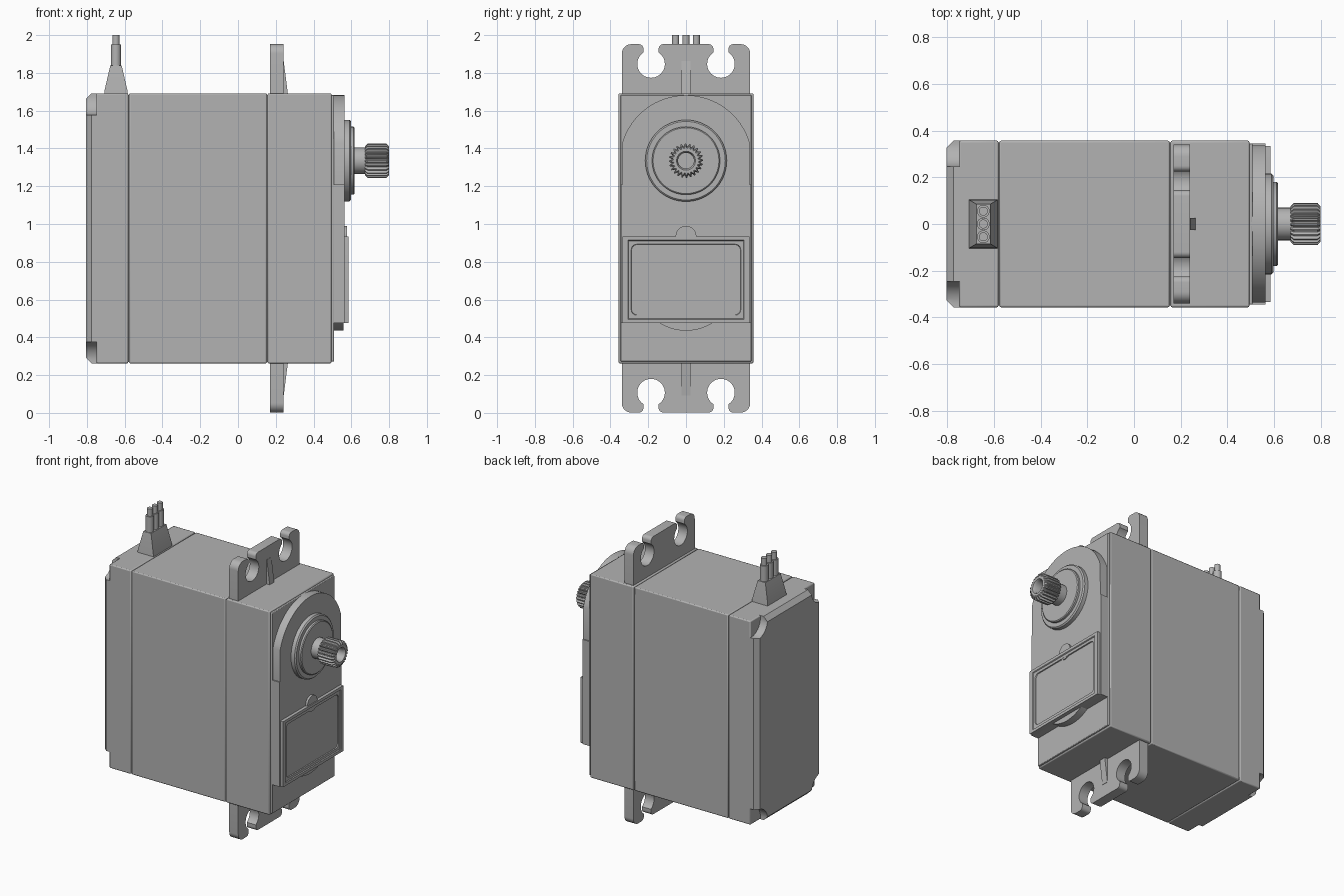
import bpy, bmesh, math
from math import sin, cos, pi, radians

if "Cube" in bpy.data.objects:
    bpy.data.objects.remove(bpy.data.objects["Cube"])

grey = bpy.data.materials.new("mid grey")
grey.use_nodes = True
GREY = (0.45, 0.45, 0.45, 1)
grey.diffuse_color = GREY
grey.node_tree.nodes["Principled BSDF"].inputs["Base Color"].default_value = GREY

HALF_Y, MID_Z, HALF_Z = 0.357, 0.977, 0.715
SHAFT_Z = 1.335


def loft(name, rings, bevel=0):
    """Skin a list of equal-length point rings and cap both ends."""
    bm = bmesh.new()
    loops = [[bm.verts.new(p) for p in ring] for ring in rings]
    n = len(loops[0])
    for a, b in zip(loops, loops[1:]):
        for i in range(n):
            j = (i + 1) % n
            bm.faces.new((a[i], a[j], b[j], b[i]))
    bm.faces.new(loops[0][::-1])
    bm.faces.new(loops[-1])
    bmesh.ops.recalc_face_normals(bm, faces=bm.faces)
    mesh = bpy.data.meshes.new(name)
    bm.to_mesh(mesh)
    bm.free()
    mesh.materials.append(grey)
    ob = bpy.data.objects.new(name, mesh)
    bpy.context.collection.objects.link(ob)
    if bevel:
        mod = ob.modifiers.new("edge_bevel", "BEVEL")
        mod.width, mod.segments, mod.limit_method = bevel, 2, "ANGLE"
    bpy.ops.object.select_all(action="DESELECT")
    ob.select_set(True)
    bpy.context.view_layer.objects.active = ob
    bpy.ops.object.shade_smooth_by_angle(angle=radians(30))
    return ob


def at_x(x, pts):
    return [(x, y, z) for y, z in pts]


def at_z(z, pts):
    return [(x, y, z) for x, y in pts]


def arc(cu, cv, r, start, end, n=8):
    angles = [radians(start + (end - start) * i / n) for i in range(n + 1)]
    return [(cu + r * cos(a), cv + r * sin(a)) for a in angles]


def circle(cu, cv, r, n=64):
    return arc(cu, cv, r, 0, 360, n)[:-1]


def round_rect(cu, cv, hu, hv, r):
    pts = []
    for k, (su, sv) in enumerate([(1, 1), (-1, 1), (-1, -1), (1, -1)]):
        pts += arc(cu + su * (hu - r), cv + sv * (hv - r), r, 90 * k, 90 * k + 90, 6)
    return pts


def rect(cu, cv, hu, hv):
    return [(cu + a * hu, cv + b * hv) for a, b in [(1, 1), (-1, 1), (-1, -1), (1, -1)]]


def prism(name, pts, x0, x1, bevel=0):
    return loft(name, [at_x(x0, pts), at_x(x1, pts)], bevel)


# Case sections, separated by fine seams
case = rect(0, MID_Z, HALF_Y, HALF_Z)
for name, x0, x1 in [("rear_case", -0.75, -0.581), ("middle_case", -0.577, 0.153),
                     ("front_case", 0.157, 0.495)]:
    prism(name, case, x0, x1, 0.007)
prism("seam_core", rect(0, MID_Z, HALF_Y - 0.008, HALF_Z - 0.008), -0.7, 0.4)

# Rear cover with scooped screw corners and chamfered edges
scooped = []
for k, (sy, sz) in enumerate([(1, 1), (-1, 1), (-1, -1), (1, -1)]):
    scoop = [(0.345 - 0.1 * cos(t), 0.70 - 0.1 * sin(t))
             for t in [radians(-8 + 106 * i / 10) for i in range(11)]]
    scoop = [(min(y, HALF_Y), min(z, HALF_Z)) for y, z in scoop]
    scoop[0] = (scoop[0][0], HALF_Z)
    scoop[-1] = (HALF_Y, scoop[-1][1])
    if sy * sz > 0:
        scoop.reverse()
    scooped += [(sy * y, sz * z) for y, z in scoop]


def clamped(inset):
    ly, lz = HALF_Y - inset, HALF_Z - inset
    return [(max(-ly, min(ly, y)), MID_Z + max(-lz, min(lz, z))) for y, z in scooped]


loft("rear_cover", [at_x(-0.74, clamped(0)), at_x(-0.775, clamped(0)),
                    at_x(-0.805, clamped(0.03))])

# Mounting ears with open keyhole slots, mirrored top and bottom
half = (arc(0.29, 0.21, 0.05, 0, 90) + arc(0.25, 0.235, 0.025, 90, 180)
        + arc(0.185, 0.155, 0.073, 57, -237, 32) + arc(0.12, 0.235, 0.025, 0, 90))
ear = [(0.34, -0.02)] + half
ear += [(-y, h) for y, h in reversed(ear)]
for name, base, s in [("top", MID_Z + HALF_Z, 1), ("bottom", MID_Z - HALF_Z, -1)]:
    prism(name + "_ear", [(y, base + s * h) for y, h in ear], 0.17, 0.24)
    wedge = [(0.2, -0.01), (0.265, -0.01), (0.242, 0.17), (0.2, 0.17)]
    loft(name + "_ear_rib", [[(x, y, base + s * h) for x, h in wedge]
                             for y in (-0.025, 0.025)])

# Front face plate and arched gear housing
prism("face_plate", rect(0, MID_Z, 0.346, 0.705), 0.48, 0.508, 0.004)
arch = [(0.345, 0.476), (0.345, 1.21), (0.337, 1.21)]
arch += arc(0, 1.33, 0.352, 17, 163, 32)
arch += [(-y, z) for y, z in reversed(arch[:3])]
prism("arched_housing", arch, 0.5, 0.563)
prism("lower_housing_bulge", circle(0, 0.70, 0.265), 0.5, 0.558)

# Label cover with stepped, recessed panel and a small round tab
loft("label_cover", [at_x(x, round_rect(0, z, hy, hz, r)) for x, z, hy, hz, r in [
    (0.55, 0.705, 0.335, 0.23, 0.003), (0.585, 0.705, 0.335, 0.23, 0.003),
    (0.585, 0.705, 0.308, 0.21, 0.003), (0.579, 0.705, 0.304, 0.206, 0.003),
    (0.579, 0.705, 0.29, 0.188, 0.03), (0.572, 0.705, 0.288, 0.186, 0.03)]])
prism("cover_tab", circle(0, 0.935, 0.055, 32), 0.55, 0.578)

# Stepped bearing boss and shaft neck
loft("bearing_boss", [at_x(x, circle(0, SHAFT_Z, r)) for x, r in [
    (0.55, 0.216), (0.59, 0.216), (0.598, 0.208), (0.598, 0.18),
    (0.612, 0.18), (0.617, 0.174)]])
prism("shaft_neck", circle(0, SHAFT_Z, 0.07, 48), 0.6, 0.69)

# Splined output shaft with a screw hole
TEETH = 24


def spline(scale, toothed=True):
    pts = []
    for i in range(TEETH * 4):
        r = (0.091 if i % 4 < 2 else 0.078) if toothed else 1
        a = 2 * pi * i / (TEETH * 4)
        pts.append((r * scale * cos(a), SHAFT_Z + r * scale * sin(a)))
    return pts


loft("output_spline", [at_x(0.672, spline(0.84)), at_x(0.686, spline(1)),
                       at_x(0.786, spline(1)), at_x(0.8, spline(0.84)),
                       at_x(0.8, spline(0.05, False)), at_x(0.785, spline(0.042, False)),
                       at_x(0.73, spline(0.042, False))])

# Cable strain relief and three wires
CABLE_X = -0.646
loft("strain_relief", [at_z(z, rect(CABLE_X, 0, hx, hy)) for z, hx, hy in [
    (1.68, 0.062, 0.105), (1.71, 0.06, 0.103), (1.84, 0.03, 0.085)]])
for name, y in [("right_wire", -0.055), ("centre_wire", 0), ("left_wire", 0.055)]:
    loft(name, [at_z(z, circle(CABLE_X, y, r, 24)) for z, r in [
        (1.83, 0.027), (1.95, 0.027), (1.95, 0.019), (2.0, 0.019)]])
